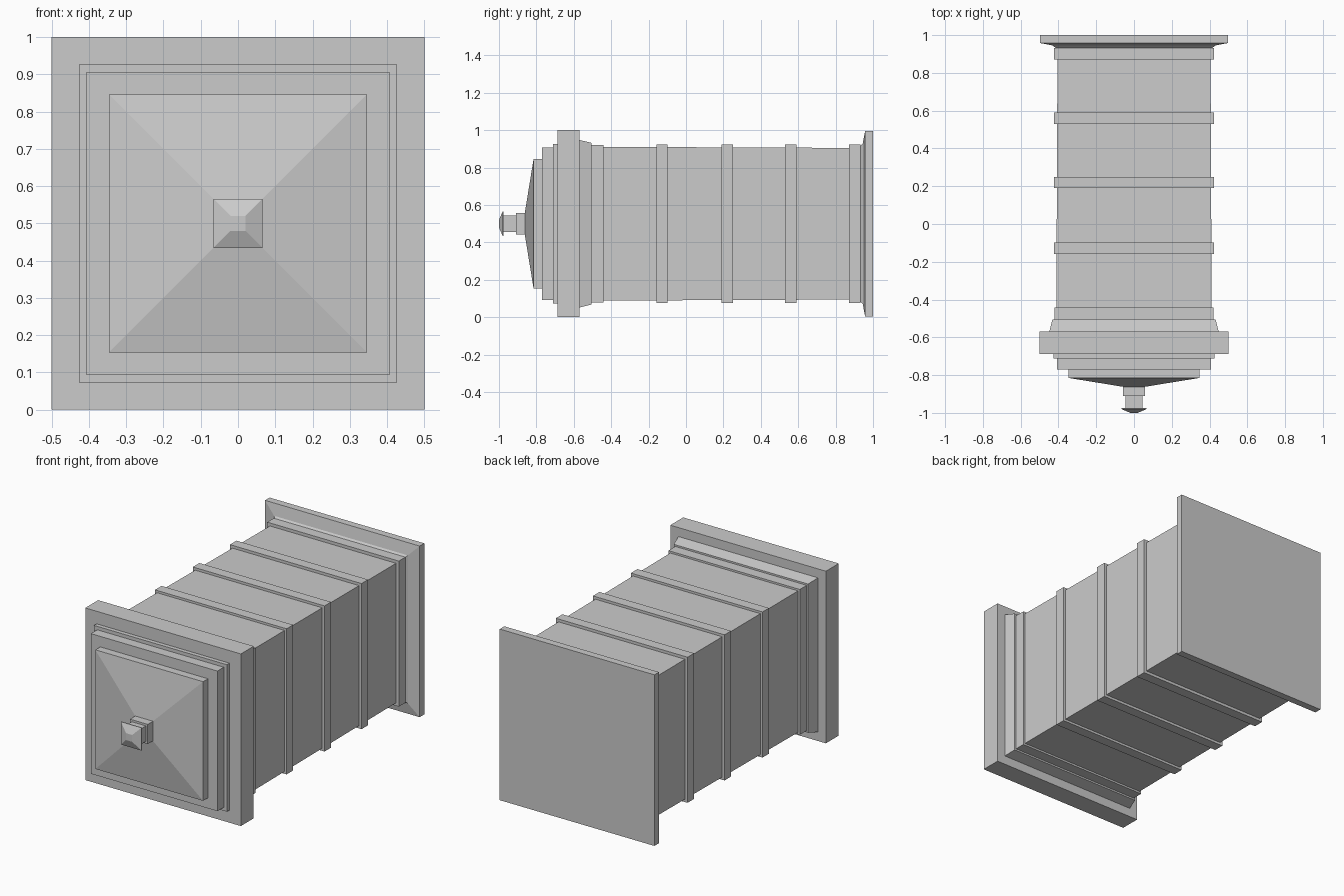
import bpy, bmesh

if "Cube" in bpy.data.objects:
    bpy.data.objects.remove(bpy.data.objects["Cube"])

CENTRE_Z = 0.5


def square_loft(name, profile):
    """Sweep a square section along y; profile is a list of (y, half width)."""
    bm = bmesh.new()
    rings = []
    for y, h in profile:
        rings.append([bm.verts.new((sx * h, y, CENTRE_Z + sz * h))
                      for sx, sz in ((-1, -1), (1, -1), (1, 1), (-1, 1))])
    for a, b in zip(rings, rings[1:]):
        for i in range(4):
            j = (i + 1) % 4
            bm.faces.new((a[i], a[j], b[j], b[i]))
    bm.faces.new(rings[0])
    bm.faces.new(rings[-1][::-1])
    bmesh.ops.recalc_face_normals(bm, faces=bm.faces)
    mesh = bpy.data.meshes.new(name)
    bm.to_mesh(mesh)
    bm.free()
    obj = bpy.data.objects.new(name, mesh)
    bpy.context.collection.objects.link(obj)
    return obj


# Finial at the front tip: flared button, neck and collar
square_loft("finial", [(-1.0, 0.02), (-0.98, 0.066), (-0.975, 0.066), (-0.975, 0.045),
                       (-0.91, 0.045), (-0.91, 0.057), (-0.86, 0.057)])

# Pyramid cap with stepped mouldings
square_loft("pyramid_cap", [(-0.862, 0.057), (-0.815, 0.346), (-0.77, 0.346),
                            (-0.77, 0.407), (-0.712, 0.407), (-0.712, 0.427),
                            (-0.688, 0.427)])

# Wide front flange with sloped moulding behind it
square_loft("front_flange", [(-0.688, 0.5), (-0.57, 0.5), (-0.57, 0.448),
                             (-0.505, 0.432), (-0.505, 0.422), (-0.442, 0.422),
                             (-0.442, 0.41)])

# Slightly tapering shaft
square_loft("shaft", [(-0.442, 0.411), (0.945, 0.405)])

# Raised bands around the shaft
for i, y in enumerate((-0.128, 0.22, 0.56, 0.902)):
    square_loft(f"band_{i + 1}", [(y - 0.03, 0.423), (y + 0.03, 0.423)])

# Back plate with small lip and chamfered front
square_loft("back_lip", [(0.932, 0.415), (0.945, 0.43), (0.953, 0.43)])
square_loft("back_plate", [(0.945, 0.43), (0.958, 0.497), (1.0, 0.497)])
